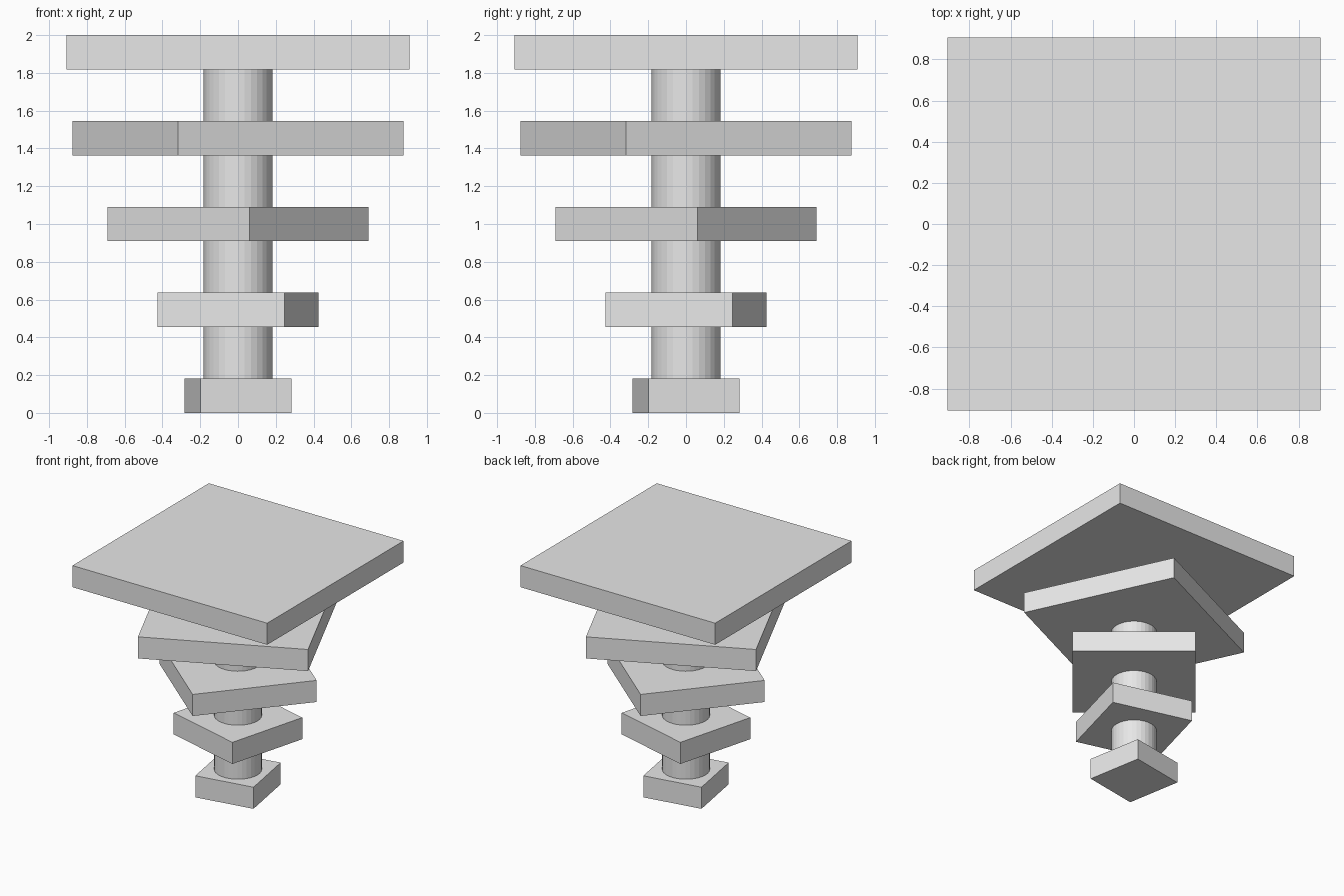
import bpy
import math

if "Cube" in bpy.data.objects:
    bpy.data.objects.remove(bpy.data.objects["Cube"])

# One light grey for the whole model
grey = bpy.data.materials.new("light_grey")
grey.diffuse_color = (0.8, 0.8, 0.8, 1.0)
grey.use_nodes = True
grey.node_tree.nodes["Principled BSDF"].inputs["Base Color"].default_value = grey.diffuse_color

UNIT = 2 / 11            # slab thickness, also the column radius
STEP = 2.5 * UNIT        # height from one slab to the next
TWIST = -25              # degrees each slab turns from the one below
WIDTHS = [0.49, 0.696, 0.98, 1.318, 1.814]


def finish(name):
    obj = bpy.context.object
    obj.name = name
    obj.data.materials.append(grey)
    return obj


# Square slabs, widening and twisting on the way up
for i, width in enumerate(WIDTHS):
    bpy.ops.mesh.primitive_cube_add(
        size=1,
        location=(0, 0, i * STEP + UNIT / 2),
        rotation=(0, 0, math.radians(10 + TWIST * i)),
    )
    slab = finish(f"slab_{i + 1}")
    slab.scale = (width, width, UNIT)

# Round column sections between neighbouring slabs
for i in range(len(WIDTHS) - 1):
    bpy.ops.mesh.primitive_cylinder_add(
        vertices=32,
        radius=UNIT,
        depth=STEP - UNIT,
        location=(0, 0, i * STEP + (STEP + UNIT) / 2),
    )
    finish(f"column_section_{i + 1}")
